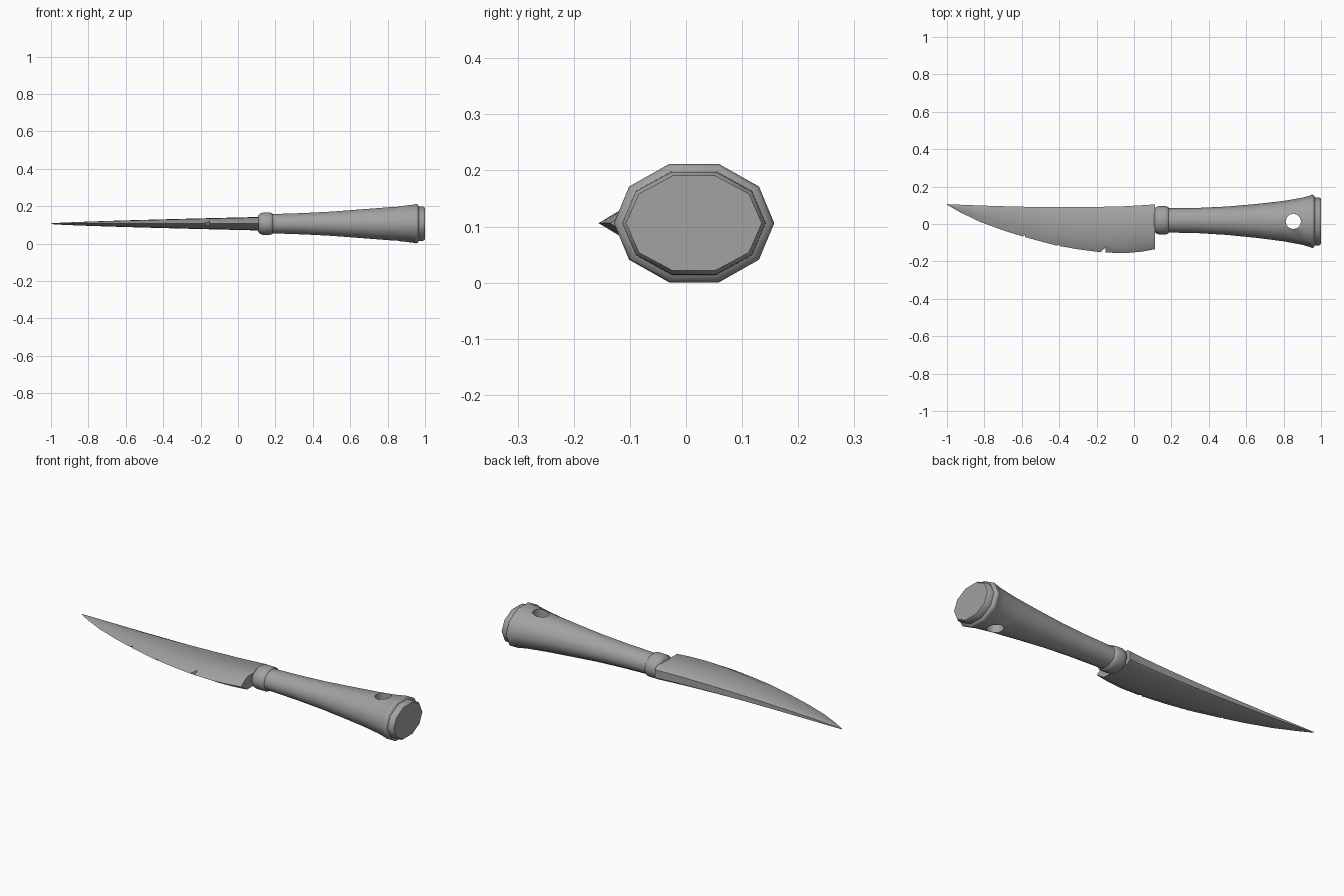
import bpy
import bmesh
from math import cos, sin, pi
from mathutils import Matrix, Vector

cube = bpy.data.objects.get("Cube")
if cube:
    bpy.data.objects.remove(cube, do_unlink=True)

MID = 0.106      # height of the knife's centre plane
SIDES = 10

grey = bpy.data.materials.new("plain grey")
grey.use_nodes = True
grey.diffuse_color = (0.36, 0.36, 0.36, 1)
grey.node_tree.nodes["Principled BSDF"].inputs["Base Color"].default_value = grey.diffuse_color


def make_object(name, bm):
    bmesh.ops.recalc_face_normals(bm, faces=bm.faces)
    mesh = bpy.data.meshes.new(name)
    bm.to_mesh(mesh)
    bm.free()
    mesh.materials.append(grey)
    obj = bpy.data.objects.new(name, mesh)
    bpy.context.collection.objects.link(obj)
    return obj


def loft(name, sections):
    """Skin a list of equally long closed sections and cap both ends."""
    bm = bmesh.new()
    rings = [[bm.verts.new(p) for p in section] for section in sections]
    for a, b in zip(rings, rings[1:]):
        for i in range(len(a)):
            j = (i + 1) % len(a)
            bm.faces.new((a[i], a[j], b[j], b[i]))
    bm.faces.new(rings[0])
    bm.faces.new(rings[-1])
    return make_object(name, bm)


def oval(x, ry, rz):
    """Ten-sided oval ring, flat on top and underneath."""
    centre = 0.021 - 0.007 * x
    angles = [2 * pi * i / SIDES for i in range(SIDES)]
    return [Vector((x, centre + ry * cos(a), MID + rz * sin(a))) for a in angles]


def select_only(obj):
    bpy.ops.object.select_all(action='DESELECT')
    obj.select_set(True)
    bpy.context.view_layer.objects.active = obj


def cut(obj, sides, x, y, rx, ry, turn):
    """Cut a vertical prism out of a part."""
    bm = bmesh.new()
    bmesh.ops.create_cone(bm, cap_ends=True, segments=sides, radius1=1, radius2=1, depth=1)
    bmesh.ops.rotate(bm, verts=bm.verts, matrix=Matrix.Rotation(turn, 3, 'Z'))
    bmesh.ops.scale(bm, verts=bm.verts, vec=(rx, ry, 1))
    bmesh.ops.translate(bm, verts=bm.verts, vec=(x, y, MID))
    cutter = make_object("cutter", bm)
    cutter.hide_render = True
    select_only(obj)
    mod = obj.modifiers.new("cut", 'BOOLEAN')
    mod.operation = 'DIFFERENCE'
    mod.solver = 'EXACT'
    mod.object = cutter
    bpy.ops.object.modifier_apply(modifier=mod.name)
    bpy.data.objects.remove(cutter, do_unlink=True)


def smooth(obj, degrees):
    select_only(obj)
    bpy.ops.object.shade_smooth_by_angle(angle=degrees * pi / 180)


# Blade: x, spine y and cutting edge y of each station
stations = [
    (-1, 0.106, 0.103), (-0.93, 0.103, 0.063), (-0.83, 0.099, 0.014),
    (-0.7, 0.095, -0.034), (-0.58, 0.092, -0.071), (-0.42, 0.09, -0.114),
    (-0.3, 0.09, -0.135), (-0.17, 0.092, -0.152), (-0.05, 0.095, -0.156),
    (0.04, 0.1, -0.148), (0.112, 0.105, -0.135),
]


def blade_section(x, spine, edge):
    half = 0.002 + 0.034 * ((x + 1) / 1.112) ** 0.75
    height = spine - edge
    bevel = edge + min(0.05, height * 0.4)
    shoulder = spine - min(0.018, height * 0.2)
    side = [(bevel, half * 0.93), (shoulder, half), (spine, half * 0.6)]
    outline = [(edge, 0)] + side + [(y, -z) for y, z in reversed(side)]
    return [Vector((x, y, MID + z)) for y, z in outline]


blade = loft("blade", [blade_section(*s) for s in stations])

# Chips in the cutting edge
for x, y, width, depth in ((-0.16, -0.148, 0.017, 0.026),
                           (-0.405, -0.121, 0.014, 0.014),
                           (-0.59, -0.072, 0.014, 0.016)):
    cut(blade, 3, x, y, width, depth, pi / 2 if abs(sin(pi / 2)) > 0 else 0)
smooth(blade, 45)

# Collar between blade and handle
collar_rings = [(0.108, 0.058, 0.046), (0.118, 0.071, 0.058), (0.135, 0.076, 0.063),
                (0.168, 0.076, 0.063), (0.182, 0.072, 0.059), (0.188, 0.062, 0.05)]
collar = loft("collar", [oval(*r) for r in collar_rings])
smooth(collar, 50)

# Flared handle ending in a rim and a stepped butt
handle_rings = [
    (0.18, 0.065, 0.054), (0.35, 0.068, 0.06), (0.5, 0.076, 0.068),
    (0.65, 0.09, 0.08), (0.8, 0.108, 0.092), (0.9, 0.126, 0.102),
    (0.942, 0.138, 0.108), (0.952, 0.143, 0.111), (0.962, 0.139, 0.107),
    (0.967, 0.128, 0.097), (0.99, 0.128, 0.096), (1, 0.121, 0.089),
]
handle = loft("handle", [oval(*r) for r in handle_rings])

# Hanging hole through the handle
cut(handle, 12, 0.852, 0.014, 0.041, 0.041, 0)
smooth(handle, 50)
